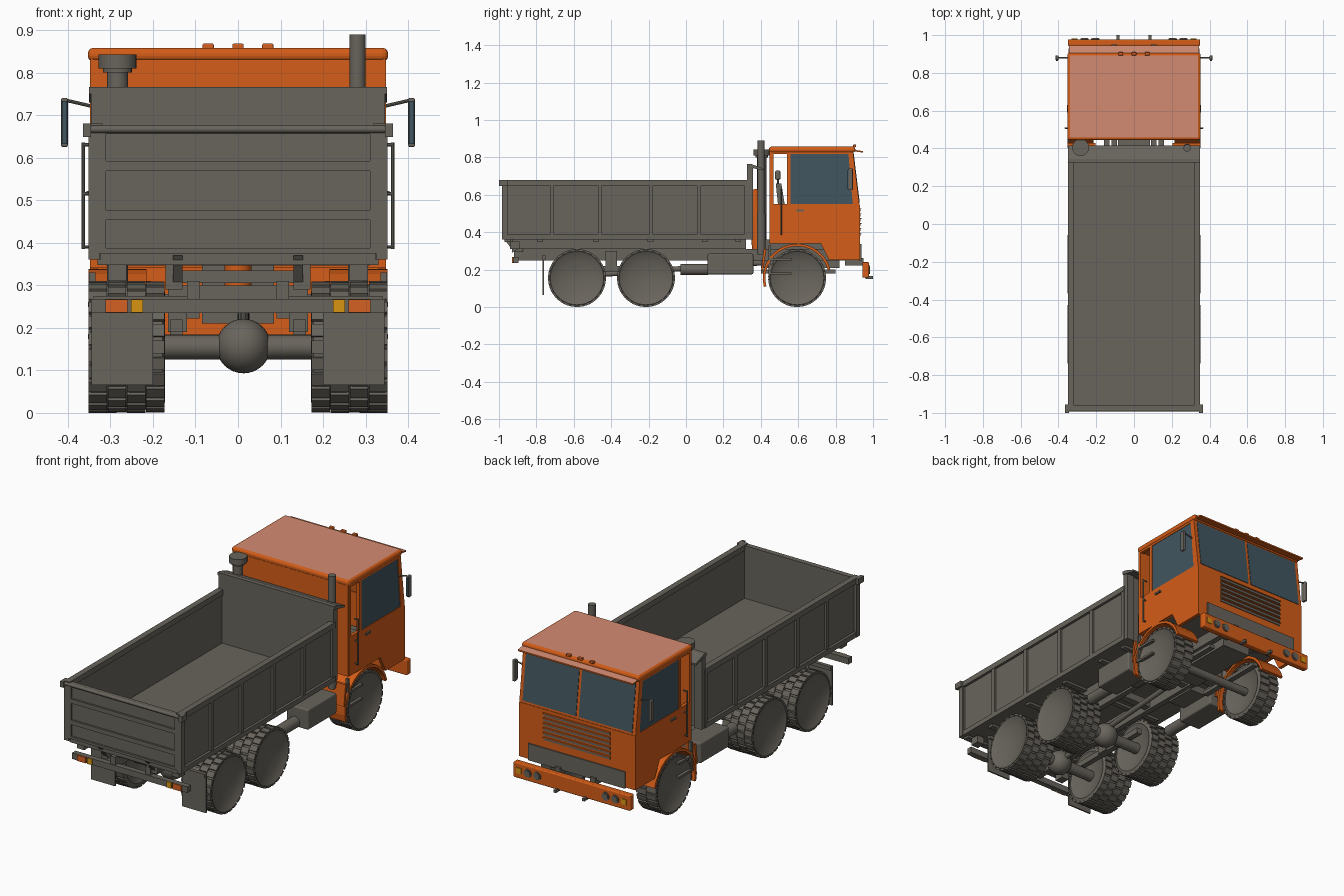
import bpy, bmesh, math
from mathutils import Vector, Matrix

cube = bpy.data.objects.get("Cube")
if cube:
    bpy.data.objects.remove(cube, do_unlink=True)


def material(name, r, g, b):
    m = bpy.data.materials.new(name)
    m.use_nodes = True
    m.diffuse_color = (r, g, b, 1)
    m.node_tree.nodes["Principled BSDF"].inputs["Base Color"].default_value = (r, g, b, 1)
    return m


ORANGE = material("orange paint", .66, .11, .009)
FADED = material("faded roof paint", .65, .26, .17)
GREY = material("warm grey", .14, .128, .108)
GLASS = material("blue grey glass", .054, .093, .116)
AMBER = material("amber lamp", .68, .3, .006)
RED = material("tail lamp", .66, .12, .017)


def finish(name, bm, mat, mirror=False, bevel=0, smooth=False):
    bmesh.ops.recalc_face_normals(bm, faces=bm.faces)
    me = bpy.data.meshes.new(name)
    bm.to_mesh(me)
    bm.free()
    me.materials.append(mat)
    ob = bpy.data.objects.new(name, me)
    bpy.context.collection.objects.link(ob)
    if bevel:
        mod = ob.modifiers.new("Bevel", "BEVEL")
        mod.width, mod.segments, mod.material = bevel, 3, 0
    if mirror:
        ob.modifiers.new("Mirror", "MIRROR")
    if smooth:
        bpy.ops.object.select_all(action="DESELECT")
        bpy.context.view_layer.objects.active = ob
        ob.select_set(True)
        bpy.ops.object.shade_smooth_by_angle(angle=math.radians(35))
    return ob


def add_box(bm, x, y, z, turn=Matrix()):
    size = Matrix.Diagonal((x[1] - x[0], y[1] - y[0], z[1] - z[0], 1))
    mid = Matrix.Translation((sum(x) / 2, sum(y) / 2, sum(z) / 2))
    bmesh.ops.create_cube(bm, size=1, matrix=turn @ mid @ size)


def box(name, x, y, z, mat=GREY, mirror=False, bevel=0):
    bm = bmesh.new()
    add_box(bm, x, y, z)
    return finish(name, bm, mat, mirror, bevel)


def prism(name, x, outline, mat=GREY, mirror=False):
    """Side outline in (y, z), extruded across x."""
    bm = bmesh.new()
    face = bm.faces.new([bm.verts.new((x[0], y, z)) for y, z in outline])
    moved = bmesh.ops.extrude_face_region(bm, geom=[face])["geom"]
    bmesh.ops.translate(bm, vec=(x[1] - x[0], 0, 0),
                        verts=[v for v in moved if isinstance(v, bmesh.types.BMVert)])
    return finish(name, bm, mat, mirror)


def rod(name, a, b, r, mat=GREY, mirror=False, sides=20):
    a, b = Vector(a), Vector(b)
    bm = bmesh.new()
    place = Matrix.Translation((a + b) / 2) @ (b - a).to_track_quat("Z", "Y").to_matrix().to_4x4()
    bmesh.ops.create_cone(bm, cap_ends=True, segments=sides, radius1=r, radius2=r,
                          depth=(b - a).length, matrix=place)
    return finish(name, bm, mat, mirror, smooth=True)


def paint_top(ob, mat):
    """Give the upward faces their own colour."""
    ob.data.materials.append(mat)
    for p in ob.data.polygons:
        p.material_index = int(p.normal.z > .9)


# Wheels: lathed tyre with a wide dished disc and staggered tread lugs
AXLE_Z = .155


def wheel(name, y, x0, x1, tyres):
    hub = Matrix.Translation((0, y, AXLE_Z))
    w = (x1 - x0) / tyres
    outline = [(x0 + .03, 0), (x0 + .015, .1), (x0, .13)]
    for k in range(tyres):
        s = x0 + k * w
        outline += [(s + .002, .14), (s + .006, .147), (s + w - .006, .147), (s + w - .002, .144)]
    outline += [(x1, .143), (x1 - .004, .138), (x1 - .018, .09), (x1 - .027, .045), (x1 - .03, 0)]
    bm = bmesh.new()
    verts = [bm.verts.new((x, 0, r)) for x, r in outline]
    edges = [bm.edges.new(p) for p in zip(verts, verts[1:])]
    bmesh.ops.spin(bm, geom=verts + edges, cent=(0, 0, 0), axis=(1, 0, 0),
                   angle=math.tau, steps=48, use_duplicate=False)
    bmesh.ops.remove_doubles(bm, verts=bm.verts, dist=.0005)
    bmesh.ops.transform(bm, matrix=hub, verts=bm.verts)
    finish(name, bm, GREY, mirror=True, smooth=True)
    bm = bmesh.new()
    count = 24
    for k in range(tyres * 2):
        s = x0 + k * w / 2
        for i in range(count):
            turn = hub @ Matrix.Rotation(math.tau * (i + k % 2 / 2) / count, 4, "X")
            add_box(bm, (s + .001, s + w / 2 - .001), (-.015, .015), (.144, .1542), turn)
    finish(name + "_tread", bm, GREY, mirror=True)


REAR_AXLES = (-.583, -.214)
for n, y in zip(("rear", "middle"), REAR_AXLES):
    wheel(n + "_wheel", y, .172, .352, 2)
    rod(n + "_axle", (-.2, y, AXLE_Z), (.2, y, AXLE_Z), .029)
    bm = bmesh.new()
    bmesh.ops.create_uvsphere(bm, u_segments=24, v_segments=16, radius=.064,
                              matrix=Matrix.Translation((.013, y, AXLE_Z + .002)))
    finish(n + "_differential", bm, GREY, smooth=True)
wheel("front_wheel", .594, .225, .345, 1)
rod("front_axle", (-.25, .594, AXLE_Z), (.25, .594, AXLE_Z), .022)
rod("drive_shaft", (.013, -.58, .165), (.013, .45, .24), .014)

# Chassis
box("frame_rail", (.09, .12), (-.92, .9), (.25, .31), mirror=True)
for i, y in enumerate((-.75, -.4, 0, .3, .86)):
    box(f"cross_member_{i}", (-.1, .1), (y - .02, y + .02), (.26, .3))
box("rear_spring", (.13, .16), (-.66, -.13), (.19, .22), mirror=True)
box("spring_mount", (.12, .165), (-.43, -.37), (.19, .3), mirror=True)
box("front_spring", (.13, .16), (.4, .8), (.18, .2), mirror=True)
box("engine", (-.085, .085), (.4, .82), (.21, .36))
box("side_tank", (.21, .34), (.115, .36), (.175, .285), mirror=True, bevel=.008)
box("tank_bracket", (.11, .23), (.15, .32), (.24, .28), mirror=True)
rod("air_tank", (.26, -.03, .2), (.26, .12, .2), .03, mirror=True)
box("rear_light_bar", (-.345, .345), (-.925, -.895), (.235, .268))
box("tail_lamp", (.26, .312), (-.931, -.92), (.236, .267), RED, True)
box("rear_indicator", (.223, .252), (-.931, -.92), (.236, .267), AMBER, True)
box("mudflap", (.2, .344), (-.766, -.758), (.065, .26), mirror=True)
box("mudflap_bracket", (.11, .34), (-.77, -.75), (.255, .275), mirror=True)

# Tipper body
box("bed_floor", (-.335, .335), (-.97, .34), (.36, .39))
prism("bed_side", (.322, .336), [(-.98, .36), (.34, .36), (.34, .68), (-.98, .68)], mirror=True)
box("bed_top_rail", (.318, .35), (-.985, .335), (.65, .68), mirror=True)
box("bed_bottom_rail", (.33, .35), (-.965, .335), (.36, .387), mirror=True)
for i, y in enumerate((-.965, -.716, -.46, -.187, .07, .322)):
    box(f"bed_rib_{i}", (.33, .348), (y - .011, y + .011), (.38, .66), mirror=True)
prism("bed_subframe", (.13, .17), [(-.93, .29), (-.9, .31), (.32, .31), (.32, .36), (-.93, .36)], mirror=True)
for i, y in enumerate((-.78, -.48, -.19, .1, .28)):
    box(f"bed_bearer_{i}", (-.31, .31), (y - .015, y + .015), (.347, .362))
box("tailgate", (-.325, .325), (-.975, -.96), (.375, .675))
for i, (a, b) in enumerate(((.375, .388), (.453, .477), (.568, .592), (.655, .675))):
    box(f"tailgate_band_{i}", (-.325, .325), (-.985, -.972), (a, b))
box("tailgate_edge", (.31, .33), (-.985, -.972), (.376, .674), mirror=True)
box("tailgate_post", (.325, .352), (-.985, -.955), (.36, .675), mirror=True)
rod("tailgate_pivot_bar", (-.362, -.984, .667), (.362, -.984, .667), .009)
box("pivot_bracket", (.345, .364), (-1, -.955), (.648, .68), mirror=True)
box("bed_rear_beam", (-.33, .33), (-.97, -.935), (.348, .377))
prism("tipping_hinge", (.13, .153), [(-.978, .37), (-.88, .37), (-.87, .295), (-.92, .295)], mirror=True)
box("hinge_tube", (-.13, .13), (-.9, -.87), (.305, .335))
box("rear_stub", (.262, .305), (-.94, -.89), (.31, .35), mirror=True)

# Headboard with a lip reaching towards the cab
box("headboard", (-.345, .345), (.325, .345), (.36, .76))
prism("headboard_lip", (-.35, .35), [(.325, .766), (.345, .766), (.415, .74), (.415, .73), (.325, .75)])
box("headboard_stiffener", (.3, .345), (.34, .358), (.36, .745), mirror=True)

# Lift ram, exhaust and air intake behind the cab
rod("lift_ram", (0, .385, .3), (0, .37, .63), .032, ORANGE)
rod("exhaust_stack", (.281, .402, .28), (.281, .402, .89), .019)
rod("exhaust_collar", (.281, .402, .3), (.281, .402, .5), .023)
rod("intake_pipe", (-.283, .405, .28), (-.283, .405, .82), .025)
rod("intake_collar", (-.283, .405, .8), (-.283, .405, .815), .034)
rod("intake_cap", (-.283, .405, .81), (-.283, .405, .842), .045)

# Cab shell
prism("cab_lower_side", (.33, .348), [(.45, .34), (.72, .34), (.765, .252), (.93, .252), (.93, .53),
                                      (.927, .55), (.45, .55)], ORANGE, True)
box("cab_rear_pillar", (.33, .348), (.45, .467), (.54, .84), ORANGE, True)
box("cab_middle_pillar", (.33, .348), (.54, .558), (.54, .84), ORANGE, True)
prism("cab_front_pillar", (.325, .348), [(.868, .82), (.892, .84), (.928, .54), (.893, .54)], ORANGE, True)
box("cab_side_header", (.33, .348), (.45, .89), (.818, .845), ORANGE, True)
box("cab_back_wall", (-.345, .345), (.447, .462), (.34, .84), ORANGE)
box("cab_front_panel", (-.345, .345), (.91, .93), (.252, .545), ORANGE)
box("cab_floor", (-.335, .335), (.455, .915), (.342, .36), GREY)
paint_top(box("cab_roof", (-.353, .353), (.444, .905), (.826, .858), ORANGE, bevel=.013), FADED)
paint_top(prism("sun_visor", (-.345, .345),
                [(.89, .842), (.945, .834), (.945, .826), (.89, .834)], ORANGE), FADED)
prism("windscreen_frame", (-.34, .34), [(.878, .84), (.892, .84), (.928, .54), (.914, .54)], ORANGE)
prism("windscreen_pane", (.008, .328), [(.88, .82), (.897, .82), (.929, .557), (.915, .557)], GLASS, True)
prism("side_window", (.335, .345), [(.556, .55), (.895, .55), (.87, .82), (.556, .82)], GLASS, True)

# Grille, lower panel and bumper
for i in range(6):
    z = .388 + i * .026
    box(f"grille_slot_{i}", (-.2, .2), (.925, .934), (z - .008, z + .007), GREY)
    box(f"grille_slat_{i}", (-.2, .2), (.925, .939), (z + .005, z + .009), ORANGE)
box("lower_grille_panel", (-.29, .29), (.925, .937), (.248, .338), GREY)
box("bumper", (-.35, .35), (.943, .978), (.157, .24), ORANGE, bevel=.006)
box("bumper_bracket", (.09, .12), (.85, .95), (.222, .262), mirror=True)
for n, x in (("outer", .262), ("inner", .205)):
    rod(n + "_headlamp", (x, .97, .2), (x, .983, .2), .022, GREY, True)
    rod(n + "_headlamp_lens", (x, .98, .2), (x, .985, .2), .016, GREY, True)
box("front_indicator", (.3, .33), (.972, .982), (.185, .215), AMBER, True)
box("tow_hook", (.078, .092), (.96, 1), (.15, .165), mirror=True)

# Front wheel arches
arc = [math.radians(a) for a in range(15, 196, 12)]
prism("wheel_arch", (.215, .352),
      [(.594 + r * math.cos(a), AXLE_Z + r * math.sin(a))
       for r, path in ((.184, arc), (.17, arc[::-1])) for a in path], ORANGE, True)
prism("arch_flap", (.205, .352), [(.402, .195), (.412, .195), (.43, .31), (.416, .31)], ORANGE, True)
for i, z in enumerate((.18, .255)):
    box(f"cab_step_{i}", (.335, .353), (.44, .565), (z - .006, z + .006), mirror=True)
box("step_hanger", (.335, .35), (.44, .455), (.18, .33), mirror=True)

# Mirrors, handles and roof lamps
box("mirror_housing", (.4, .416), (.868, .892), (.625, .74), GREY, True, bevel=.004)
box("mirror_glass", (.402, .414), (.863, .87), (.632, .733), GLASS, True)
rod("mirror_arm", (.34, .88, .72), (.405, .88, .735), .004, GREY, True, 8)
rod("grab_rail", (.364, .508, .385), (.364, .508, .635), .004, GREY, True, 8)
for i, z in enumerate((.39, .515, .63)):
    rod(f"grab_rail_mount_{i}", (.34, .508, z), (.364, .508, z), .004, GREY, True, 8)
box("door_handle", (.345, .356), (.59, .63), (.511, .521), GREY, True)
for n, x in (("right", -.07), ("middle", 0), ("left", .07)):
    box(n + "_roof_lamp", (x - .013, x + .013), (.893, .91), (.855, .868), RED, bevel=.003)

# Seats
box("seat_cushion", (.09, .27), (.49, .66), (.42, .49), GREY, True, bevel=.012)
prism("seat_back", (.1, .26), [(.5, .47), (.54, .47), (.51, .66), (.48, .66)], GREY, True)
box("headrest", (.14, .22), (.475, .505), (.68, .73), GREY, True, bevel=.01)
rod("headrest_stem", (.18, .492, .64), (.18, .492, .7), .006, GREY, True, 8)
